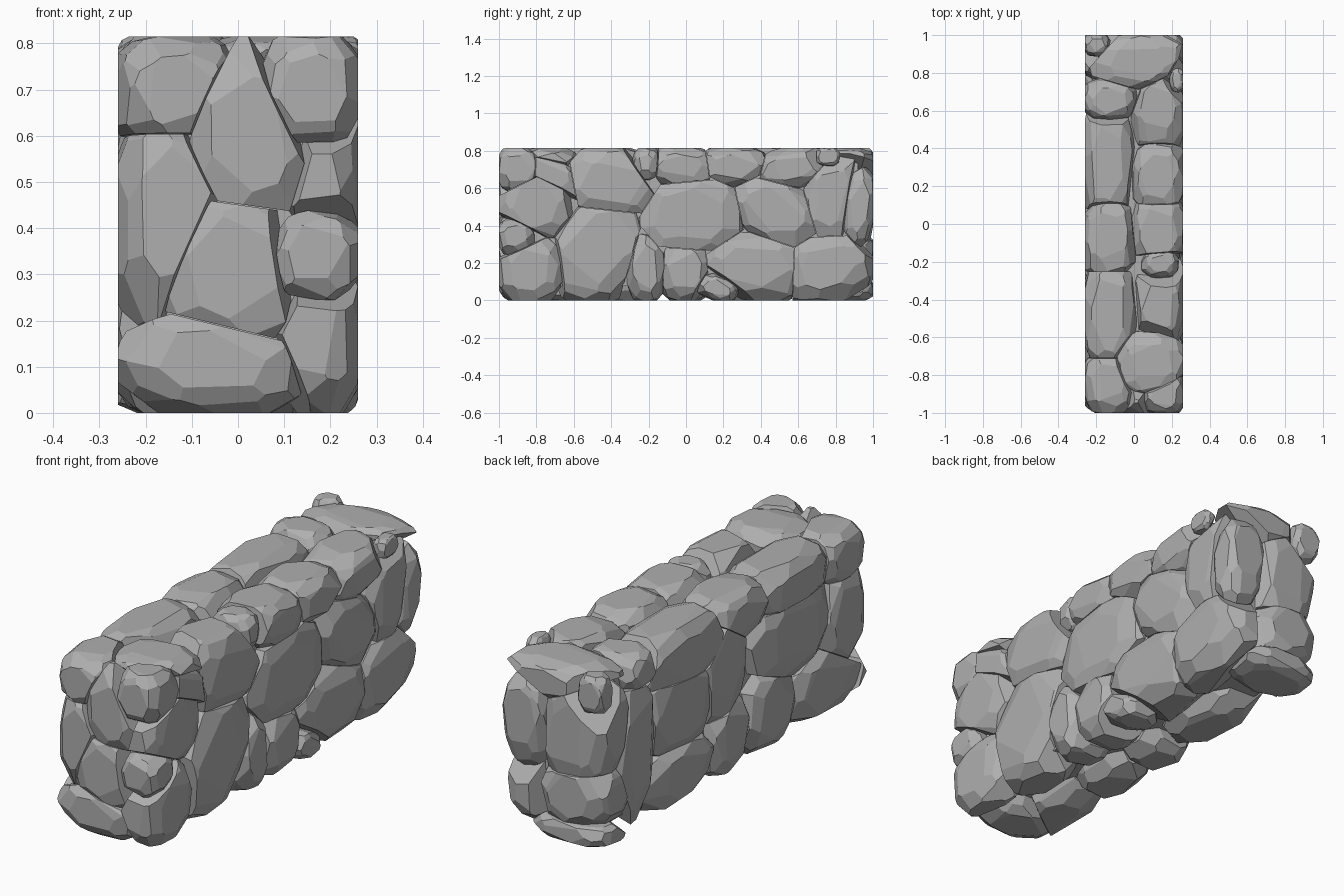
import bpy, bmesh, random
from mathutils import Matrix, Vector

random.seed(7)
if "Cube" in bpy.data.objects:
    bpy.data.objects.remove(bpy.data.objects["Cube"], do_unlink=True)

stone_grey = bpy.data.materials.new("stone_grey")
stone_grey.use_nodes = True
grey = (0.43, 0.43, 0.43, 1)
stone_grey.diffuse_color = grey
stone_grey.node_tree.nodes["Principled BSDF"].inputs["Base Color"].default_value = grey

# Overall envelope of the wall
LOW, HIGH = Vector((-.26, -1, 0)), Vector((.26, 1, .815))
stones = []


def lay(name, axis, depth, thickness, rows):
    """Register stones on one face: two centre and two radius values, then tilt."""
    for u, v, ru, rv, tilt in rows:
        centre, radii = [u, v], [ru * 1.2, rv * 1.2]
        centre.insert(axis, depth)
        radii.insert(axis, thickness)
        shape = Matrix.Rotation(tilt, 3, "XYZ"[axis]) @ Matrix.Diagonal(radii)
        # Squeeze the stone until its rounded crown just reaches the envelope
        squeeze = []
        for i in range(3):
            half = shape[i].length
            low = max(centre[i] - half, LOW[i] - .008)
            high = min(centre[i] + half, HIGH[i] + .008)
            centre[i] = (low + high) / 2
            squeeze.append((high - low) / 2 / half)
        stones.append((name, Vector(centre), Matrix.Diagonal(squeeze) @ shape))


def cut(bm, point, normal):
    """Chisel off everything beyond a plane and close the stone again."""
    geom = bm.verts[:] + bm.edges[:] + bm.faces[:]
    result = bmesh.ops.bisect_plane(bm, geom=geom, plane_co=point, plane_no=normal,
                                    clear_outer=True, dist=1e-5)
    edges = [e for e in result["geom_cut"] if isinstance(e, bmesh.types.BMEdge)]
    if edges:
        bmesh.ops.contextual_create(bm, geom=edges)


def random_direction():
    return Vector([random.gauss(0, 1) for _ in range(3)]).normalized()


def chisel_blank(bm):
    """Faceted rounded block made from spread-out tangent planes."""
    bmesh.ops.create_cube(bm, size=2.1)
    normals = []
    for _ in range(500):
        n = random_direction()
        if all(n.dot(m) < .92 for m in normals):
            normals.append(n)
    for n in normals:
        reach = sum(abs(c) ** 1.6 for c in n) ** (1 / 1.6)
        cut(bm, n * reach * random.uniform(.96, 1.01), n)


def trim_to_neighbours(bm, index):
    """Flatten the joints where a stone meets the ones around it."""
    _, centre, shape = stones[index]
    for other, (_, centre_b, shape_b) in enumerate(stones):
        gap = centre_b - centre
        if other == index:
            continue
        inv, inv_b = shape.inverted(), shape_b.inverted()
        reach, reach_b = 1 / (inv @ gap).length, 1 / (inv_b @ gap).length
        if reach + reach_b < .75:
            continue
        point = centre + gap * reach / (reach + reach_b)
        slope = inv.transposed() @ inv @ (point - centre)
        slope_b = inv_b.transposed() @ inv_b @ (point - centre_b)
        normal = (slope.normalized() - slope_b.normalized()).normalized()
        cut(bm, point - normal * .001, normal)


def trim_to_envelope(bm):
    """Dress the outer faces of the wall."""
    for i in range(3):
        n = Vector([float(i == k) for k in range(3)])
        cut(bm, HIGH, n)
        cut(bm, LOW, -n)


def add_object(name, bm):
    mesh = bpy.data.meshes.new(name)
    bmesh.ops.recalc_face_normals(bm, faces=bm.faces)
    bm.to_mesh(mesh)
    bm.free()
    mesh.materials.append(stone_grey)
    bpy.context.collection.objects.link(bpy.data.objects.new(name, mesh))


# Long side facing +x
lay("right_stone", 0, .13, .14, [
    (-.48, .26, .2, .26, -.5), (-.21, .16, .09, .16, 0), (.03, .46, .25, .21, .15),
    (-.4, .65, .24, .18, -.2), (-.02, .72, .17, .1, -.1), (.25, .73, .16, .1, 0),
    (.48, .48, .22, .15, -.6), (.57, .72, .17, .1, .2), (.36, .18, .25, .16, 0),
    (.78, .57, .13, .24, -.1), (.79, .18, .24, .17, .2), (0, .14, .12, .15, 0),
    (-.75, .68, .2, .12, -.6)])

# Stones wrapping the +x corners and wedged into the +x joints
lay("corner_stone", 0, .16, .11, [
    (-.84, .52, .19, .16, 0), (-.85, .16, .16, .16, 0), (-.9, .72, .1, .12, 0),
    (.93, .5, .07, .17, -.1), (.17, .06, .09, .06, -.4)])
lay("wedge_stone", 0, .23, .04, [(.76, .77, .05, .04, 0)])

# Long side facing -x
lay("left_stone", 0, -.13, .14, [
    (.7, .36, .13, .34, .1), (.37, .45, .24, .19, .2), (.37, .13, .22, .14, 0),
    (.33, .69, .29, .15, 0), (.05, .52, .17, .24, .2), (-.08, .72, .18, .12, 0),
    (-.46, .48, .26, .2, -.1), (-.48, .72, .24, .12, 0), (-.85, .41, .15, .21, .1),
    (-.85, .71, .15, .12, 0), (0, .15, .13, .17, 0), (-.3, .17, .17, .17, .2),
    (-.7, .14, .25, .15, .1), (.66, .74, .09, .09, 0)])

# Narrow front end
lay("front_stone", 1, -.87, .14, [
    (.03, .63, .13, .2, 0), (0, .31, .15, .16, .2), (-.08, .1, .19, .11, .1)])
lay("front_wedge", 1, -.91, .1, [(.17, .34, .08, .08, .3)])

# Narrow back end
lay("back_stone", 1, .87, .14, [
    (-.1, .51, .16, .22, -.1), (-.09, .22, .15, .13, .4), (-.08, .05, .17, .06, 0)])

# Cap stones on the top
lay("cap_stone", 2, .73, .09, [
    (.03, .87, .23, .13, .1), (.1, -.74, .16, .14, 0), (.14, -.21, .08, .06, 0),
    (-.2, .95, .06, .05, 0)])

for number, (name, centre, shape) in enumerate(stones):
    bm = bmesh.new()
    chisel_blank(bm)
    bm.transform(Matrix.Translation(centre) @ shape.to_4x4())
    trim_to_neighbours(bm, number)
    trim_to_envelope(bm)
    add_object(f"{name}_{number + 1}", bm)

# Rubble core that closes the deep joints
bm = bmesh.new()
bmesh.ops.create_cube(bm, size=1)
core_size = Vector((.38, 1.84, .66))
bm.transform(Matrix.Translation((LOW + HIGH) / 2) @ Matrix.Diagonal(core_size).to_4x4())
add_object("rubble_core", bm)
